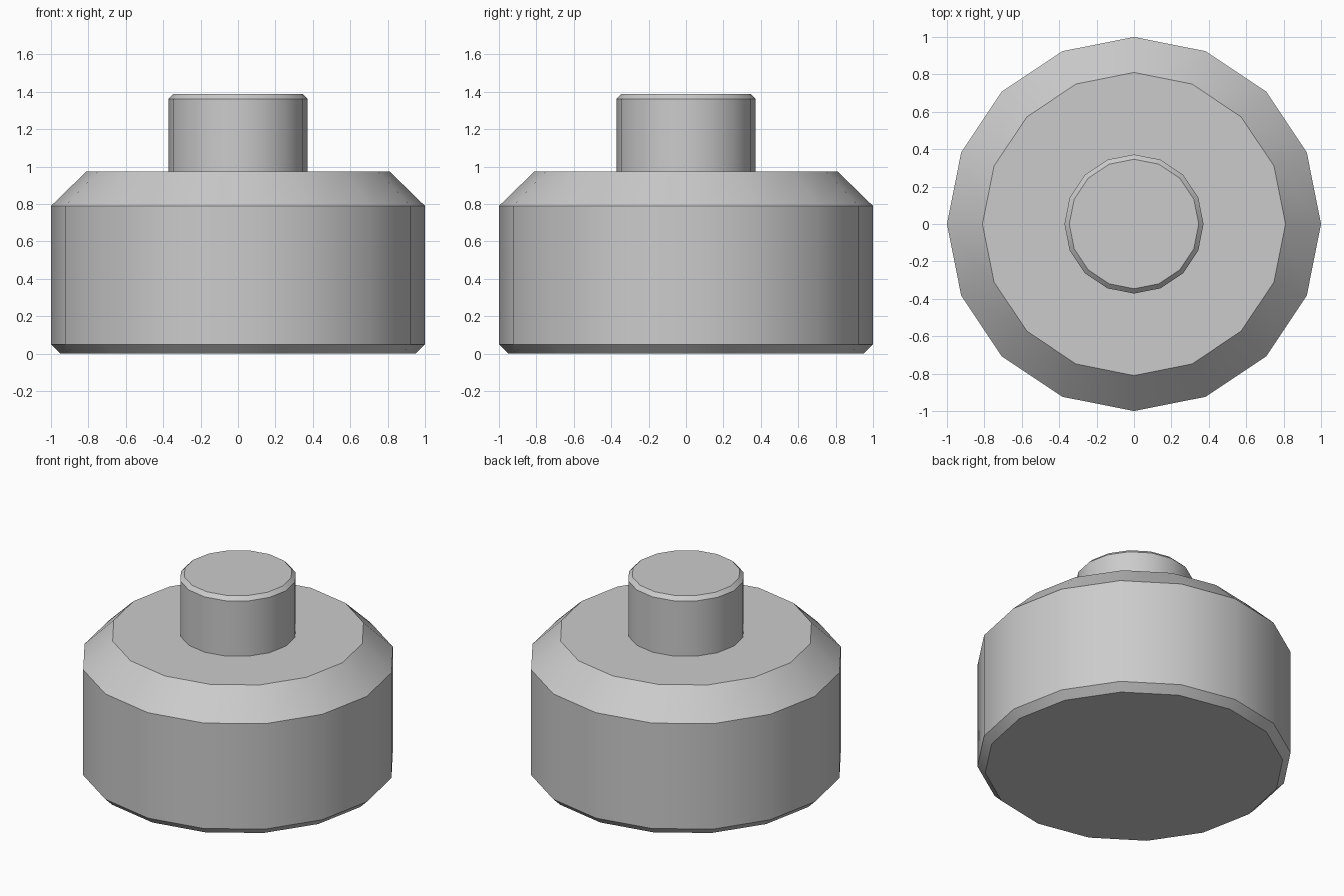
import bpy
import bmesh
from math import cos, sin, pi, radians

if "Cube" in bpy.data.objects:
    bpy.data.objects.remove(bpy.data.objects["Cube"])

SIDES = 16


def lathe(name, profile):
    """Closed 16-sided solid from (radius, z) points, bottom to top."""
    bm = bmesh.new()
    rings = [[bm.verts.new((r * cos(2 * pi * i / SIDES), r * sin(2 * pi * i / SIDES), z))
              for i in range(SIDES)] for r, z in profile]
    for low, high in zip(rings, rings[1:]):
        for i in range(SIDES):
            j = (i + 1) % SIDES
            bm.faces.new((low[i], low[j], high[j], high[i]))
    bm.faces.new(rings[0][::-1])
    bm.faces.new(rings[-1])
    mesh = bpy.data.meshes.new(name)
    bm.to_mesh(mesh)
    bm.free()
    obj = bpy.data.objects.new(name, mesh)
    bpy.context.collection.objects.link(obj)
    # Smooth round the sides, crisp at the chamfers
    bpy.ops.object.select_all(action='DESELECT')
    obj.select_set(True)
    bpy.context.view_layer.objects.active = obj
    bpy.ops.object.shade_smooth_by_angle(angle=radians(30))
    return obj


# Wide body with a small lower chamfer and a large upper one
lathe("body", [(0.95, 0), (1, 0.05), (1, 0.79), (0.81, 0.975)])

# Narrow knob standing on the body
lathe("knob", [(0.372, 0.97), (0.372, 1.363), (0.346, 1.389)])
